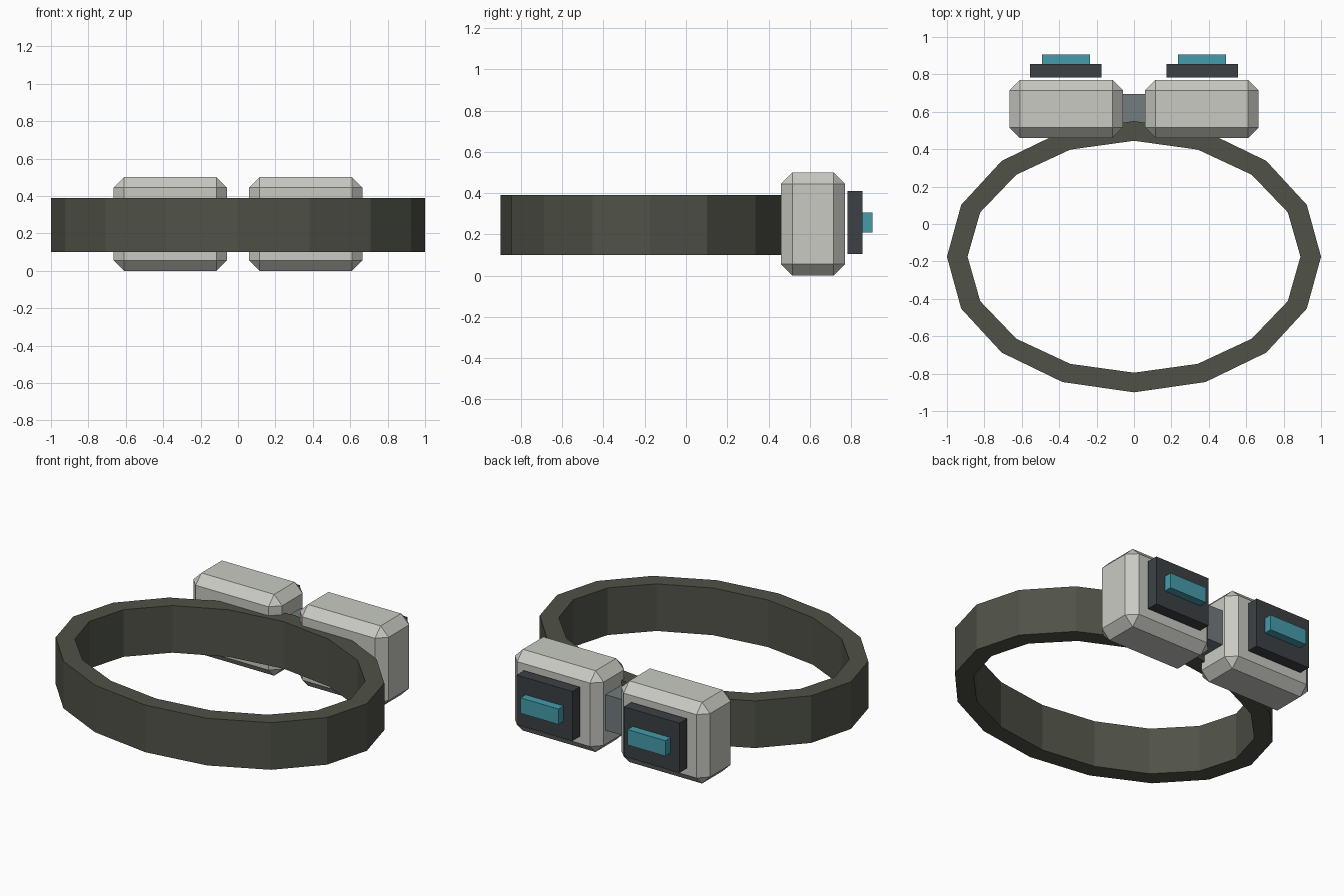
import bpy, bmesh
from math import sin, cos, tau

if "Cube" in bpy.data.objects:
    bpy.data.objects.remove(bpy.data.objects["Cube"])


def material(name, rgb):
    m = bpy.data.materials.new(name)
    m.diffuse_color = (*rgb, 1)
    m.use_nodes = True
    m.node_tree.nodes["Principled BSDF"].inputs["Base Color"].default_value = m.diffuse_color
    return m


STRAP = material("olive_strap", (0.08, 0.085, 0.065))
SHELL = material("pale_shell", (0.58, 0.59, 0.54))
DARK = material("dark_panel", (0.045, 0.053, 0.058))
TEAL = material("teal_light", (0.06, 0.33, 0.41))
STEEL = material("steel_link", (0.17, 0.20, 0.21))


def finish(name, bm, mat):
    bmesh.ops.recalc_face_normals(bm, faces=bm.faces)
    me = bpy.data.meshes.new(name)
    bm.to_mesh(me)
    bm.free()
    me.materials.append(mat)
    ob = bpy.data.objects.new(name, me)
    bpy.context.collection.objects.link(ob)
    return ob


def box(name, xr, yr, zr, mat, chamfer=0):
    bm = bmesh.new()
    bmesh.ops.create_cube(bm, size=1)
    for v in bm.verts:
        for i, (a, b) in enumerate((xr, yr, zr)):
            v.co[i] = b if v.co[i] > 0 else a
    if chamfer:
        bmesh.ops.bevel(bm, geom=bm.edges[:], offset=chamfer, segments=1,
                        affect='EDGES')
    return finish(name, bm, mat)


# Oval strap: a 16-sided rectangular-section ring
N, CY, Z0, Z1 = 16, -0.175, 0.10, 0.39
section = [(1.0, 0.725, Z0), (1.0, 0.725, Z1), (0.89, 0.62, Z1), (0.89, 0.62, Z0)]
bm = bmesh.new()
rings = [[bm.verts.new((rx * cos(tau * i / N), CY + ry * sin(tau * i / N), z))
          for rx, ry, z in section] for i in range(N)]
for i in range(N):
    a, b = rings[i], rings[(i + 1) % N]
    for k in range(4):
        j = (k + 1) % 4
        bm.faces.new((a[k], b[k], b[j], a[j]))
finish("strap", bm, STRAP)

# Two chamfered pods, each with a dark panel and a teal light bar
for side, s in (("left", -1), ("right", 1)):
    def span(a, b):
        return tuple(sorted((s * a, s * b)))
    box(side + "_pod", span(0.06, 0.665), (0.46, 0.77), (0, 0.50), SHELL, 0.055)
    box(side + "_panel", span(0.175, 0.555), (0.783, 0.855), (0.105, 0.41), DARK)
    box(side + "_light", span(0.235, 0.493), (0.845, 0.905), (0.21, 0.305), TEAL)

# Link joining the pods
box("pod_link", (-0.075, 0.075), (0.51, 0.695), (0.14, 0.36), STEEL)
